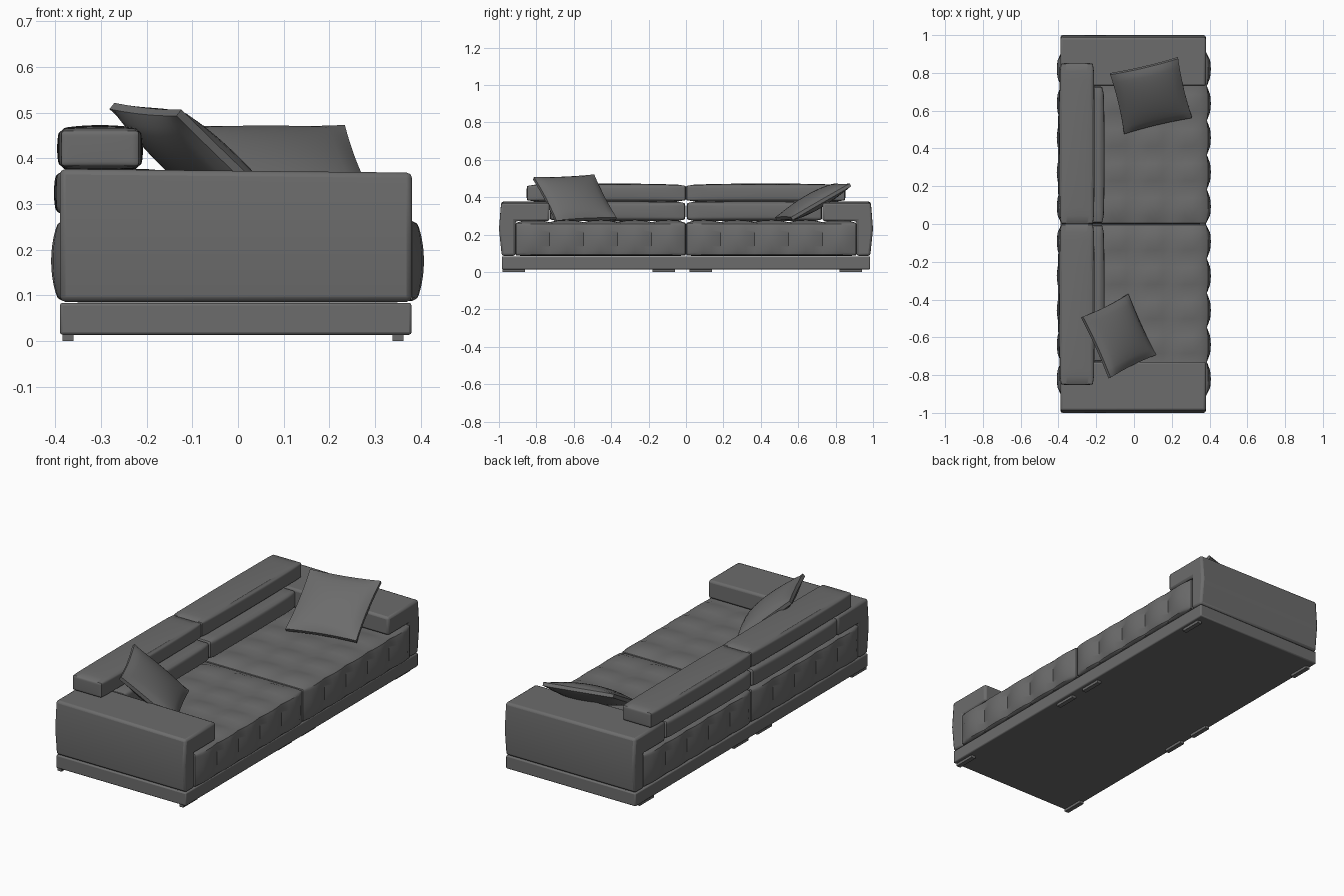
import bpy, bmesh, math
from mathutils import Vector, Matrix

if "Cube" in bpy.data.objects:
    bpy.data.objects.remove(bpy.data.objects["Cube"])

fabric = bpy.data.materials.new("charcoal grey fabric")
fabric.diffuse_color = (0.15, 0.15, 0.15, 1)
fabric.use_nodes = True
fabric.node_tree.nodes["Principled BSDF"].inputs["Base Color"].default_value = fabric.diffuse_color


def finish(name, bm, bevel=0.0):
    bmesh.ops.recalc_face_normals(bm, faces=bm.faces)
    me = bpy.data.meshes.new(name)
    bm.to_mesh(me)
    bm.free()
    ob = bpy.data.objects.new(name, me)
    bpy.context.collection.objects.link(ob)
    me.materials.append(fabric)
    if bevel:
        mod = ob.modifiers.new("soft_edges", 'BEVEL')
        mod.width, mod.segments = bevel, 2
        mod.limit_method, mod.angle_limit = 'ANGLE', math.radians(40)
    bpy.ops.object.select_all(action='DESELECT')
    ob.select_set(True)
    bpy.context.view_layer.objects.active = ob
    bpy.ops.object.shade_smooth_by_angle(angle=math.radians(35))
    return ob


def grid_cube(cuts):
    bm = bmesh.new()
    bmesh.ops.create_cube(bm, size=2)
    bmesh.ops.subdivide_edges(bm, edges=bm.edges[:], cuts=cuts, use_grid_fill=True)
    return bm


def box(name, lo, hi, bevel=0.0):
    lo, hi = Vector(lo), Vector(hi)
    bm = bmesh.new()
    bmesh.ops.create_cube(bm, size=1)
    for v in bm.verts:
        v.co = (lo + hi) / 2 + v.co * (hi - lo)
    return finish(name, bm, bevel)


def cushion(name, lo, hi, puff, tufts=(1, 1, 1), r=0.012, flat_bottom=False):
    """Rounded box whose faces swell between evenly spaced tuft lines."""
    lo, hi = Vector(lo), Vector(hi)
    mid, half = (lo + hi) / 2, (hi - lo) / 2
    bm = grid_cube(19)
    for v in bm.verts:
        p = v.co.copy()
        swell = [abs(math.sin(math.pi * (p[a] + 1) / 2 * tufts[a])) ** 0.6 for a in range(3)]
        pos = Vector([p[a] * half[a] for a in range(3)])
        core = Vector([max(-half[a] + r, min(half[a] - r, pos[a])) for a in range(3)])
        pos = core + (pos - core).normalized() * r
        for a in range(3):
            if abs(p[a]) > 0.999 and not (flat_bottom and a == 2 and p[a] < 0):
                b, c = (a + 1) % 3, (a + 2) % 3
                pos[a] += math.copysign(puff[a] * swell[b] * swell[c], p[a])
        v.co = mid + pos
    return finish(name, bm)


def pillow(name, centre, u, v, size, thick):
    """Square throw pillow lying in the plane of directions u and v."""
    u = Vector(u).normalized()
    n = u.cross(Vector(v)).normalized()
    v = n.cross(u)
    bm = grid_cube(15)
    for vert in bm.verts:
        x, y, z = vert.co
        t = 0.009 + thick * ((1 - x * x) * (1 - y * y)) ** 0.6
        px = x * (1 - 0.04 * (1 - y * y)) * size / 2
        py = y * (1 - 0.04 * (1 - x * x)) * size / 2
        vert.co = Vector(centre) + u * px + v * py + n * z * t
    return finish(name, bm)


# Plinth and thin feet
box("plinth", (-0.39, -0.985, 0.014), (0.38, 0.985, 0.084), 0.006)
for i, x in enumerate((-0.372, 0.35)):
    for j, y in enumerate((-0.92, -0.12, 0.08, 0.88)):
        box(f"foot_{i}_{j}", (x - 0.012, y - 0.06, 0), (x + 0.012, y + 0.06, 0.015))

# Arms: side panel with an overhanging armrest
arm_profile = [(0.985, 0.086), (1.0, 0.23), (0.988, 0.377), (0.73, 0.377),
               (0.73, 0.272), (0.912, 0.272), (0.912, 0.086)]
for side, s in (("left", -1), ("right", 1)):
    bm = bmesh.new()
    face = bm.faces.new([bm.verts.new((-0.39, s * y, z)) for y, z in arm_profile])
    ext = bmesh.ops.extrude_face_region(bm, geom=[face])
    for v in ext["geom"]:
        if isinstance(v, bmesh.types.BMVert):
            v.co.x = 0.381
            v.co.z -= 0.008 if v.co.z > 0.3 else 0
    finish(f"{side}_arm", bm, 0.012)

# Seat, back cushion and headrest roll, one of each per half
for side, s in (("left", -1), ("right", 1)):
    def span(y0, y1):
        return sorted((s * y0, s * y1))
    a, b = span(0.001, 0.912)
    cushion(f"{side}_seat", (-0.388, a, 0.085), (0.386, b, 0.266), (0.021, 0, 0.014),
            (4, 5, 1), 0.012, True)
    a, b = span(0.004, 0.728)
    cushion(f"{side}_back_cushion", (-0.395, a, 0.275), (-0.163, b, 0.374), (0.008, 0, 0.004),
            (1, 1, 1), 0.018)
    a, b = span(0.001, 0.85)
    cushion(f"{side}_headrest", (-0.39, a, 0.38), (-0.214, b, 0.464), (0.006, 0.002, 0.009),
            (1, 1, 1), 0.012)

# Throw pillows
pillow("right_pillow", (0.09, 0.68, 0.375), (0.36, 0.085, 0), (-0.08, 0.32, 0.185), 0.37, 0.036)
pillow("left_pillow", (-0.082, -0.594, 0.392), (0.15, -0.33, -0.015), (-0.25, -0.11, 0.235), 0.355, 0.042)
